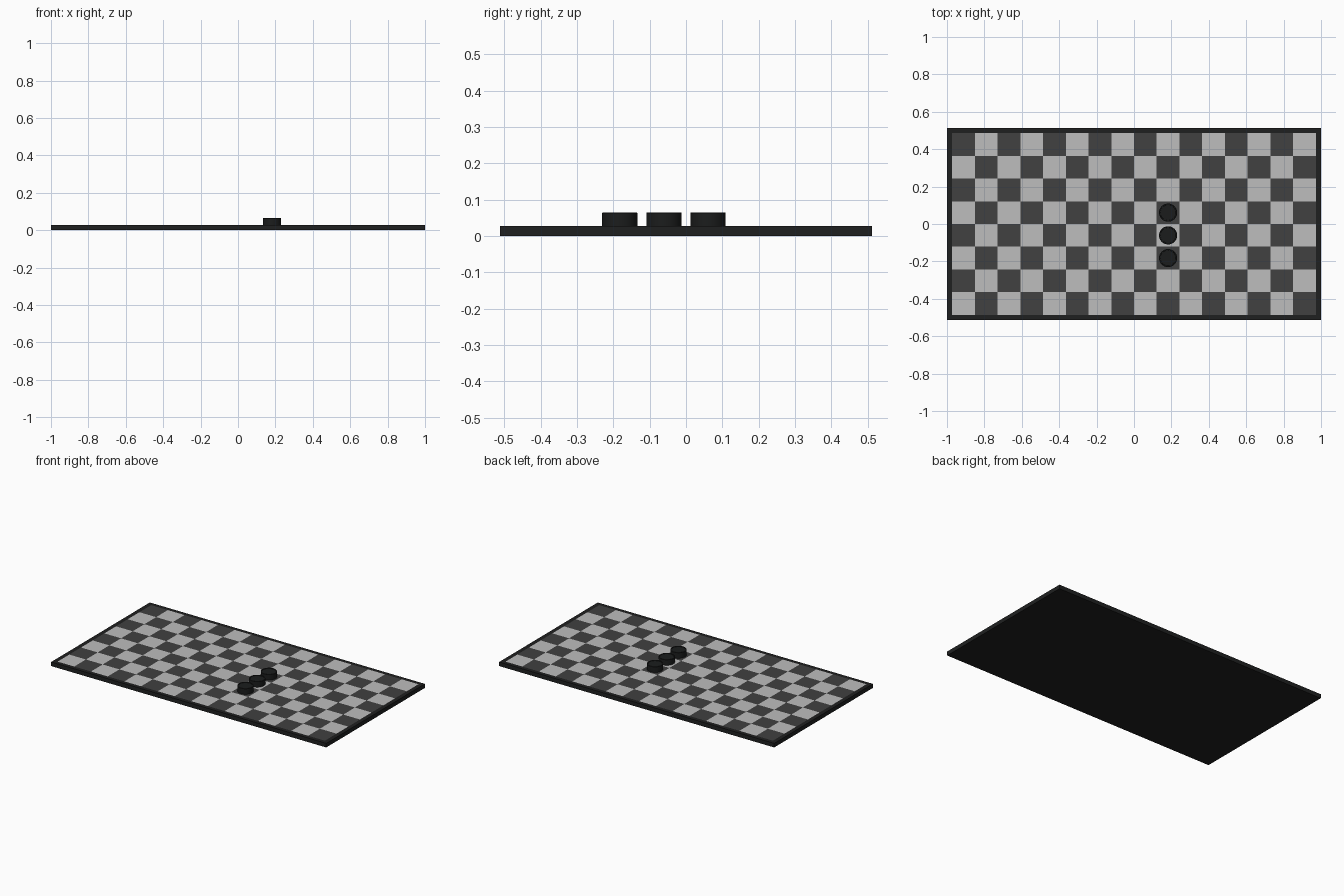
import bpy, bmesh, math

if "Cube" in bpy.data.objects:
    bpy.data.objects.remove(bpy.data.objects["Cube"])

COLS, ROWS, CELL = 16, 8, 0.1215
TOP = 0.027
HALF_X, HALF_Y = 1.0, 0.512


def material(name, rgb):
    m = bpy.data.materials.new(name)
    m.diffuse_color = (*rgb, 1)
    m.use_nodes = True
    m.node_tree.nodes["Principled BSDF"].inputs["Base Color"].default_value = m.diffuse_color
    return m


frame_black = material("frame black", (0.0137, 0.0145, 0.0145))
dark_grey = material("dark grey", (0.052, 0.052, 0.052))
light_grey = material("light grey", (0.51, 0.51, 0.51))
piece_black = material("piece black", (0.011, 0.012, 0.012))


def finish(bm, name, mats):
    bmesh.ops.recalc_face_normals(bm, faces=bm.faces)
    mesh = bpy.data.meshes.new(name)
    bm.to_mesh(mesh)
    bm.free()
    for m in mats:
        mesh.materials.append(m)
    ob = bpy.data.objects.new(name, mesh)
    bpy.context.collection.objects.link(ob)
    return ob


def make_board():
    # Slab whose top is cut into a border and checkered squares
    xs = [-HALF_X] + [(i - COLS / 2) * CELL for i in range(COLS + 1)] + [HALF_X]
    ys = [-HALF_Y] + [(j - ROWS / 2) * CELL for j in range(ROWS + 1)] + [HALF_Y]
    bm = bmesh.new()
    grid = [[bm.verts.new((x, y, TOP)) for y in ys] for x in xs]
    for i in range(COLS + 2):
        for j in range(ROWS + 2):
            f = bm.faces.new((grid[i][j], grid[i + 1][j],
                              grid[i + 1][j + 1], grid[i][j + 1]))
            if 1 <= i <= COLS and 1 <= j <= ROWS:
                f.material_index = 1 if (i + j) % 2 else 2
    # Sides and underside
    rim = [e for e in bm.edges if e.is_boundary]
    low = bmesh.ops.extrude_edge_only(bm, edges=rim)["geom"]
    for v in (g for g in low if isinstance(g, bmesh.types.BMVert)):
        v.co.z = 0
    for f in bm.faces:
        if min(v.co.z for v in f.verts) == 0:
            f.material_index = 0
    bmesh.ops.holes_fill(bm, edges=[e for e in bm.edges if e.is_boundary])
    finish(bm, "checkered_board", [frame_black, dark_grey, light_grey])


def make_piece(name, x, y, sides=48):
    # Turned disc: chamfered rim around a shallow recessed face
    profile = [(0.0485, 0), (0.0485, 0.0365), (0.047, 0.038),
               (0.042, 0.038), (0.041, 0.0355)]
    bm = bmesh.new()
    rings = [[bm.verts.new((r * math.cos(k * math.tau / sides),
                            r * math.sin(k * math.tau / sides), z))
              for k in range(sides)] for r, z in profile]
    for a, b in zip(rings, rings[1:]):
        for k in range(sides):
            n = (k + 1) % sides
            bm.faces.new((a[k], a[n], b[n], b[k]))
    bm.faces.new(rings[-1])
    bm.faces.new(rings[0][::-1])
    ob = finish(bm, name, [piece_black])
    ob.location = (x, y, TOP)
    bpy.ops.object.select_all(action='DESELECT')
    ob.select_set(True)
    bpy.context.view_layer.objects.active = ob
    bpy.ops.object.shade_smooth_by_angle(angle=math.radians(30))


make_board()
# Three pieces in neighbouring squares of one column
for n in range(3):
    make_piece(f"round_piece_{n + 1}", 1.5 * CELL, (n - 1.5) * CELL)
